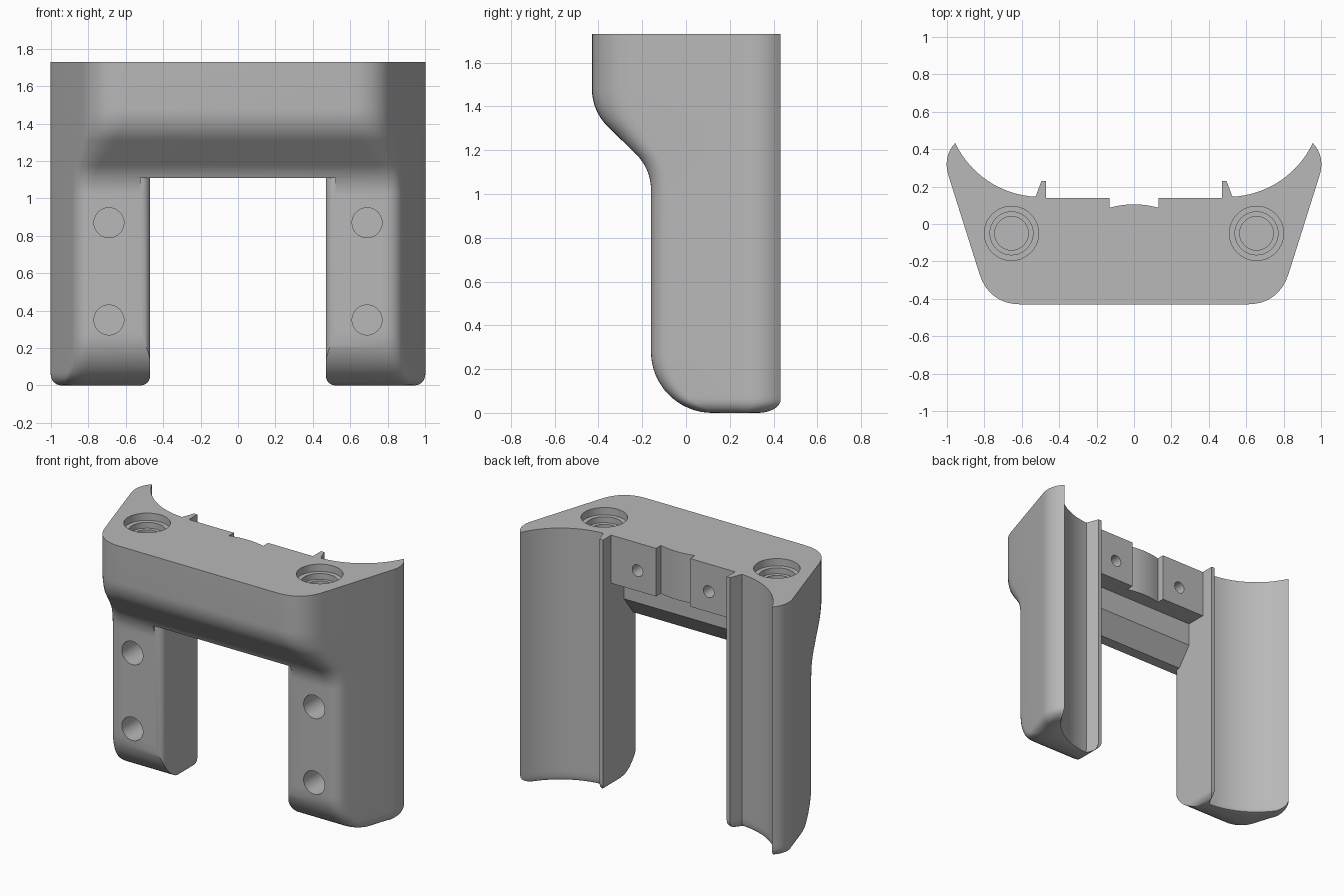
import bpy, bmesh, math
from math import sin, cos, radians, sqrt
from mathutils import Matrix, Vector

cube = bpy.data.objects.get("Cube")
if cube:
    bpy.data.objects.remove(cube, do_unlink=True)

HEIGHT, INNER = 1.73, 0.47

grey = bpy.data.materials.new("plain grey")
grey.use_nodes = True
grey.diffuse_color = (0.48, 0.48, 0.48, 1)
grey.node_tree.nodes["Principled BSDF"].inputs["Base Color"].default_value = (0.48, 0.48, 0.48, 1)


def finish(name, bm):
    bmesh.ops.recalc_face_normals(bm, faces=bm.faces[:])
    mesh = bpy.data.meshes.new(name)
    bm.to_mesh(mesh)
    bm.free()
    mesh.materials.append(grey)
    ob = bpy.data.objects.new(name, mesh)
    bpy.context.collection.objects.link(ob)
    return ob


def skin(name, rings):
    """Closed solid through rings of equal point count."""
    bm = bmesh.new()
    loops = [[bm.verts.new(p) for p in ring] for ring in rings]
    n = len(loops[0])
    for a, b in zip(loops, loops[1:]):
        for i in range(n):
            j = (i + 1) % n
            bm.faces.new((a[i], a[j], b[j], b[i]))
    bm.faces.new(loops[0])
    bm.faces.new(loops[-1])
    return finish(name, bm)


def bezier(a, b, c, steps):
    a, b, c = Vector(a), Vector(b), Vector(c)
    return [tuple(a * (1 - t) ** 2 + b * 2 * t * (1 - t) + c * t * t)
            for t in (i / steps for i in range(steps + 1))]


def both_sides(half):
    return half + [(-x, y) for x, y in reversed(half)]


# Plan outline at one height: front y, and inset of the rounded foot
def outline(front, inset):
    t = 0.08 + 0.095 * max(0, (-0.16 - front) / 0.27)

    def side(y):
        return 0.775 + 0.315 * (y + 0.43) - inset

    corner = side(front)
    half = bezier((corner - t, front), (corner, front),
                  (side(front + 0.95 * t), front + 0.95 * t), 8)
    tip = radians(-25.5 - inset * 210)
    r = 0.505 + inset * 0.2
    ty = 0.65 + r * sin(tip)
    half += bezier((side(0.25), 0.25), (1.026 - inset, ty - 0.075),
                   (0.5 + r * cos(tip), ty), 8)
    start = radians(-87)
    for i in range(1, 17):
        a = tip + (start - tip) * i / 16
        half.append((0.5 + r * cos(a), 0.65 + r * sin(a)))
    half += [(0.495, 0.23 - inset), (INNER, 0.23 - inset), (INNER, 0.14)]
    return both_sides(half)


# Front silhouette: rounded foot, straight leg, sloped shoulder, top block
front_line = []
for i in range(17):
    z = 0.28 * (1 - cos(radians(90 * i / 16)))
    front_line.append((0.12 - sqrt(max(0, 0.28 ** 2 - (0.28 - z) ** 2)), z))
for i in range(9):
    a = radians(45 * i / 8)
    front_line.append((-0.16 - 0.226 * (1 - cos(a)), 1.02 + 0.226 * sin(a)))
for i in range(8, -1, -1):
    a = radians(45 * i / 8)
    front_line.append((-0.43 + 0.24 * (1 - cos(a)), 1.48 - 0.24 * sin(a)))
front_line.append((-0.43, HEIGHT))

rings = []
for y, z in front_line:
    f = max(0, 1 - z / 0.06)
    inset = 0.06 * (1 - sqrt(1 - f * f))
    rings.append([(px, py, z) for px, py in outline(y, inset)])
body = skin("bracket_body", rings)


def prism(profile, axis, lo, hi):
    place = {"x": lambda a, b, c: (c, a, b),
             "y": lambda a, b, c: (a, c, b),
             "z": lambda a, b, c: (a, b, c)}[axis]
    return skin("cutter", [[place(a, b, c) for a, b in profile] for c in (lo, hi)])


def drill(centre, radius, depth, axis):
    """Cylinder centred on its mouth, reaching depth to either side."""
    bm = bmesh.new()
    turn = Matrix.Rotation(radians(90), 4, "X") if axis == "y" else Matrix()
    bmesh.ops.create_cone(bm, cap_ends=True, segments=40, radius1=radius, radius2=radius,
                          depth=2 * depth, matrix=Matrix.Translation(centre) @ turn)
    return finish("cutter", bm)


def cut(cutter):
    cutter.hide_render = True
    mod = body.modifiers.new("cut", "BOOLEAN")
    mod.operation, mod.solver, mod.object = "DIFFERENCE", "EXACT", cutter
    bpy.ops.object.select_all(action="DESELECT")
    bpy.context.view_layer.objects.active = body
    body.select_set(True)
    bpy.ops.object.modifier_apply(modifier=mod.name)
    bpy.data.objects.remove(cutter, do_unlink=True)


# Opening between the legs, with rounded front edges
steps = [radians(15 * i) for i in range(7)]
cut(prism(both_sides([(INNER, 1)] + [(0.52 - 0.05 * cos(a), -0.11 - 0.05 * sin(a)) for a in steps]
                     + [(0.52, -0.6)]), "z", -0.2, 1.11))
# Rounded inner edges of the feet
cut(prism(both_sides([(0.52 - 0.05 * cos(a), 0.05 - 0.05 * sin(a)) for a in steps]
                     + [(0.52, -0.1)]), "y", -1, 1))
# Stepped hollow beneath the back of the bridge
cut(prism([(0.6, 1.40), (0.0, 1.40), (0.0, 1.24), (-0.1, 1.11), (-0.1, 1.0), (0.6, 1.0)],
          "x", -INNER, INNER))
# Shallow curved notch in the back of the bridge
cut(prism([(-0.13, 0.3)] + bezier((-0.13, 0.087), (0, 0.123), (0.13, 0.087), 12) + [(0.13, 0.3)],
          "z", 1.3, 2))

for s in (-1, 1):
    # Stepped sockets in the top
    for radius, depth in ((0.145, 0.05), (0.115, 0.09), (0.09, 0.35)):
        cut(drill((s * 0.655, -0.05, HEIGHT), radius, depth, "z"))
    # Screw holes in the leg fronts and bridge back
    for z in (0.35, 0.87):
        cut(drill((s * 0.69, -0.16, z), 0.08, 0.2, "y"))
    cut(drill((s * 0.27, 0.14, 1.54), 0.04, 0.2, "y"))

bpy.ops.object.shade_smooth_by_angle(angle=radians(28))
